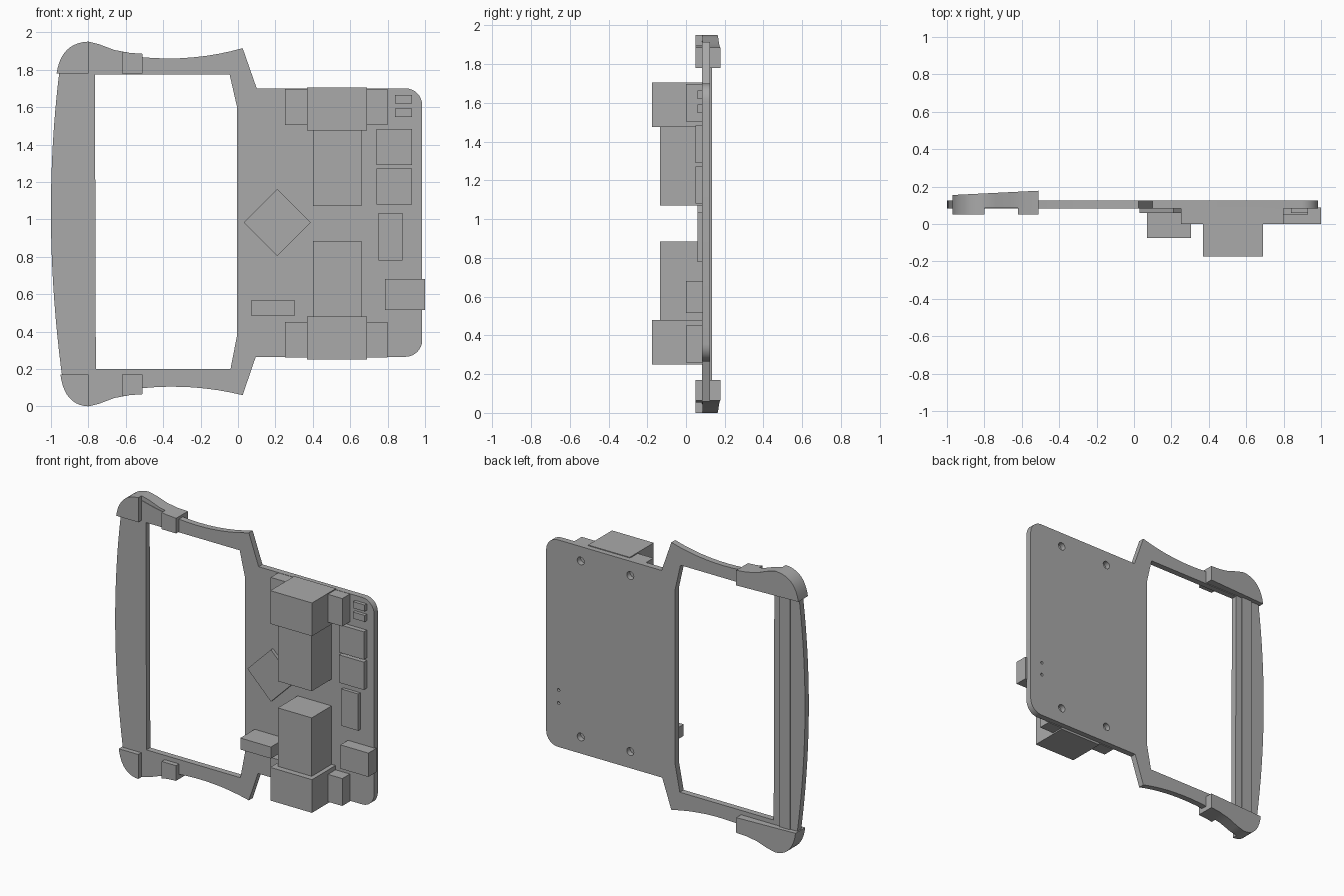
import bpy
import math
from mathutils import Vector

cube = bpy.data.objects.get("Cube")
if cube:
    bpy.data.objects.remove(cube, do_unlink=True)

grey = bpy.data.materials.new("plain_grey")
grey.use_nodes = True
grey.diffuse_color = (0.4, 0.4, 0.4, 1)
grey.node_tree.nodes["Principled BSDF"].inputs["Base Color"].default_value = (0.4, 0.4, 0.4, 1)

FRONT, BACK = 0.083, 0.125    # board faces along y
HEIGHT = 1.95                 # top of the model


def slab(name, loops, y0, y1):
    """Extrude closed x-z outlines (inner loops become holes) from y0 to y1."""
    curve = bpy.data.curves.new(name, "CURVE")
    curve.dimensions = "2D"
    curve.fill_mode = "BOTH"
    curve.extrude = (y1 - y0) / 2
    for loop in loops:
        spline = curve.splines.new("POLY")
        spline.points.add(len(loop) - 1)
        for point, (x, z) in zip(spline.points, loop):
            point.co = (x, z, 0, 1)
        spline.use_cyclic_u = True
    obj = bpy.data.objects.new(name, curve)
    bpy.context.collection.objects.link(obj)
    obj.rotation_euler.x = math.pi / 2
    obj.location.y = (y0 + y1) / 2
    bpy.ops.object.select_all(action="DESELECT")
    obj.select_set(True)
    bpy.context.view_layer.objects.active = obj
    bpy.ops.object.convert(target="MESH")
    bpy.ops.object.transform_apply(location=True, rotation=True, scale=True)
    obj = bpy.context.object
    obj.data.materials.clear()
    obj.data.materials.append(grey)
    bpy.ops.object.shade_smooth_by_angle(angle=math.radians(25))
    return obj


def box(name, x0, x1, z0, z1, y0, y1=FRONT + 0.005):
    return slab(name, [[(x0, z0), (x1, z0), (x1, z1), (x0, z1)]], y0, y1)


def arc(cx, cz, r, start, end, steps=8):
    angles = [math.radians(start + (end - start) * i / steps) for i in range(steps + 1)]
    return [(cx + r * math.cos(a), cz + r * math.sin(a)) for a in angles]


def bow(a, mid, b, steps=12):
    """Smooth parabola from a to b passing through mid at its half way."""
    a, mid, b = Vector(a), Vector(mid), Vector(b)
    control = 2 * mid - (a + b) / 2
    return [tuple(a * (1 - t) ** 2 + control * 2 * t * (1 - t) + b * t * t)
            for t in (i / steps for i in range(steps + 1))]


# Board with the open window frame and screw holes
outline = (
    bow((-0.80, 1.92), (-0.38, 1.86), (0.025, 1.915))
    + [(0.10, 1.70)]
    + arc(0.895, 1.61, 0.09, 90, 0)
    + arc(0.895, 0.355, 0.09, 0, -90)
    + [(0.095, 0.265)]
    + bow((0.025, 0.06), (-0.38, 0.105), (-0.80, 0.045))
    + bow((-0.935, 0.12), (-1.0, 0.99), (-0.95, 1.83), 20)
)
window = [(-0.76, 0.20), (-0.04, 0.20), (-0.005, 0.38),
          (-0.005, 1.60), (-0.045, 1.775), (-0.765, 1.775)]
holes = [arc(x, z, 0.027, 0, 345, 23) for x in (0.34, 0.72) for z in (0.38, 1.60)]
holes += [arc(0.89, z, 0.01, 0, 330, 11) for z in (0.57, 0.66)]
slab("board_frame", [outline, window] + holes, FRONT, BACK)

# Raised strip along the back of the side rail
box("rail_ridge", -0.89, -0.81, 0.17, 1.78, BACK - 0.01, BACK + 0.008)

# Corner clips, the lower one mirrored from the upper
shoulder = bow((-0.97, 1.78), (-0.915, 1.905), (-0.80, 1.95), 10)
clip = shoulder + [(-0.74, 1.935), (-0.66, 1.905), (-0.58, 1.89), (-0.51, 1.885), (-0.51, 1.78)]
pad = shoulder + [(-0.80, 1.78)]
tab = [(-0.62, 1.78), (-0.62, 1.897), (-0.58, 1.89), (-0.51, 1.885), (-0.51, 1.78)]


def flip(loop):
    return [(x + max(0, -0.8 - x) * 0.12, HEIGHT - z) for x, z in loop]


for side, shape in (("upper", lambda loop: loop), ("lower", flip)):
    back = slab(side + "_clip_back", [shape(clip)], FRONT + 0.003, 0.17)
    for v in back.data.vertices:      # back face slopes outward toward the middle
        if v.co.y > 0.15:
            v.co.y = 0.155 + (v.co.x + 0.97) * 0.05
    slab(side + "_clip_pad", [shape(pad)], 0.05, FRONT + 0.01)
    slab(side + "_clip_tab", [shape(tab)], 0.05, FRONT + 0.01)

# Two large connectors, each with a bracket and a plug
for side, z0, z1, p0, p1 in (("upper", 1.475, 1.705, 1.07, 1.48),
                             ("lower", 0.25, 0.48, 0.475, 0.885)):
    box(side + "_connector", 0.37, 0.69, z0, z1, -0.175)
    box(side + "_plug", 0.40, 0.66, p0, p1, -0.135)
box("upper_bracket", 0.25, 0.80, 1.505, 1.698, 0.0)
box("lower_bracket", 0.25, 0.80, 0.26, 0.45, 0.0)

# Small parts on the front of the board
slab("diamond_chip", [arc(0.21, 0.983, 0.18, 0, 270, 3)], 0.06, FRONT + 0.005)
box("pin_header", 0.07, 0.305, 0.485, 0.565, -0.075)
box("side_port", 0.785, 1.0, 0.515, 0.68, 0.0)
box("flat_chip", 0.75, 0.88, 0.78, 1.035, 0.06)
for i, z in enumerate((1.08, 1.29)):
    box(f"square_chip_{i + 1}", 0.74, 0.93, z, z + 0.193, 0.05)
for i, z in enumerate((1.548, 1.62)):
    box(f"tiny_chip_{i + 1}", 0.84, 0.93, z, z + 0.045, 0.06)
